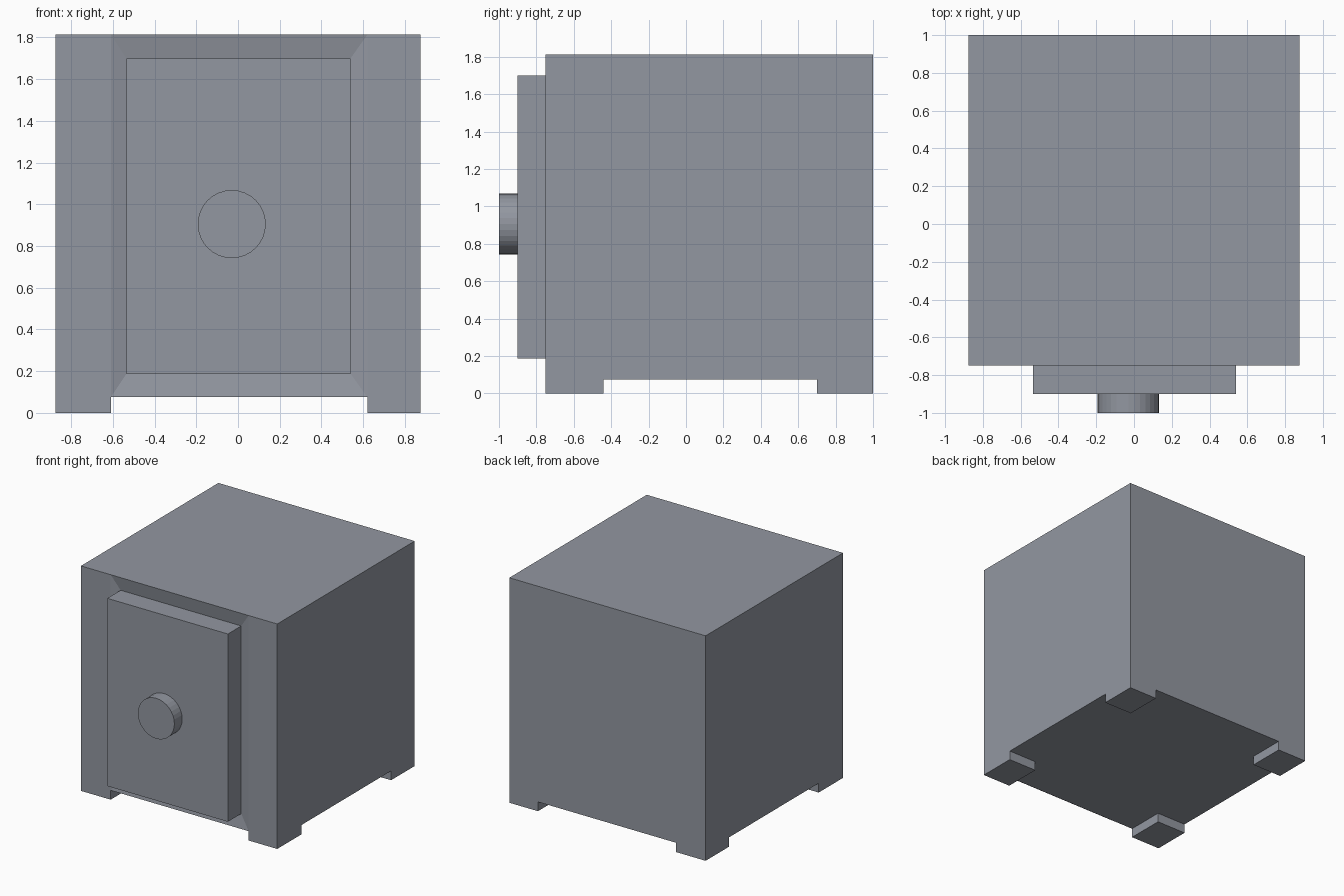
import bpy, bmesh, math
from mathutils import Matrix, Vector

if "Cube" in bpy.data.objects:
    bpy.data.objects.remove(bpy.data.objects["Cube"])

steel = bpy.data.materials.new("steel grey")
steel.diffuse_color = (0.29, 0.31, 0.355, 1)
steel.use_nodes = True
steel.node_tree.nodes["Principled BSDF"].inputs["Base Color"].default_value = steel.diffuse_color


def box(bm, lo, hi):
    lo, hi = Vector(lo), Vector(hi)
    size = hi - lo
    bmesh.ops.create_cube(bm, size=1, matrix=Matrix.Translation((lo + hi) / 2)
                          @ Matrix.Diagonal((*size, 1)))


def finish(bm, name):
    bmesh.ops.recalc_face_normals(bm, faces=bm.faces)
    mesh = bpy.data.meshes.new(name)
    bm.to_mesh(mesh)
    bm.free()
    mesh.materials.append(steel)
    obj = bpy.data.objects.new(name, mesh)
    bpy.context.collection.objects.link(obj)
    return obj


DOOR_X, DOOR_Z = (-0.535, 0.54), (0.187, 1.70)
FRONT, RECESS = -0.75, -0.73

# Cabinet: box cut into a 3 x 3 plan
bm = bmesh.new()
box(bm, (-0.875, FRONT, 0.075), (0.875, 1.0, 1.813))
for axis, cuts in (((1, 0, 0), (-0.61, 0.62)), ((0, 1, 0), (-0.44, 0.70))):
    for c in cuts:
        bmesh.ops.bisect_plane(bm, geom=bm.verts[:] + bm.edges[:] + bm.faces[:],
                               plane_co=Vector(axis) * c, plane_no=axis)
bm.normal_update()

# Feet: corner cells of the underside pulled down to the ground
corners = []
for f in bm.faces:
    c = f.calc_center_median()
    if f.normal.z < -0.9 and abs(c.x) > 0.62 and (c.y < -0.44 or c.y > 0.70):
        corners.append(f)
for f in bmesh.ops.extrude_discrete_faces(bm, faces=corners)["faces"]:
    for v in f.verts:
        v.co.z = 0

# Shallow sloping recess around the door
bm.normal_update()
panel = [f for f in bm.faces if f.normal.y < -0.9
         and abs(f.calc_center_median().x) < 0.1
         and f.calc_center_median().y < FRONT + 0.01]
inner = bmesh.ops.extrude_discrete_faces(bm, faces=panel)["faces"]
for f in inner:
    for v in f.verts:
        v.co = (DOOR_X[v.co.x > 0], RECESS, DOOR_Z[v.co.z > 1])
bmesh.ops.delete(bm, geom=inner, context='FACES_ONLY')
finish(bm, "cabinet")

# Door slab, open at the back where it meets the recess
bm = bmesh.new()
box(bm, (DOOR_X[0], -0.90, DOOR_Z[0]), (DOOR_X[1], RECESS, DOOR_Z[1]))
bm.normal_update()
back = [f for f in bm.faces if f.normal.y > 0.9]
bmesh.ops.delete(bm, geom=back, context='FACES_ONLY')
finish(bm, "door")

# Round dial
bm = bmesh.new()
bmesh.ops.create_cone(bm, cap_ends=True, segments=32, radius1=0.163, radius2=0.163,
                      depth=0.10, matrix=Matrix.Translation((-0.03, -0.95, 0.905))
                      @ Matrix.Rotation(math.pi / 2, 4, 'X'))
finish(bm, "dial")
